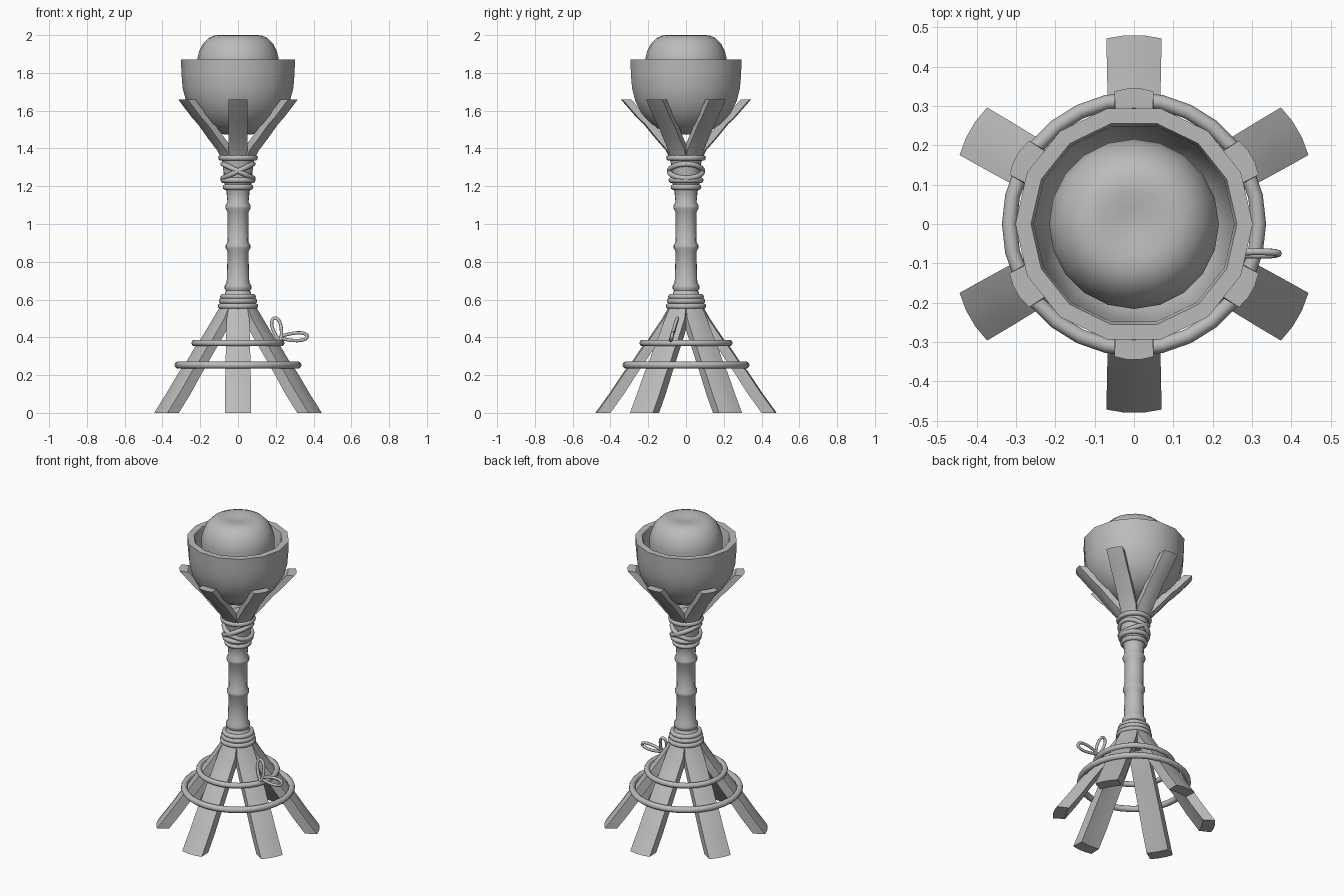
import bpy, bmesh
from math import sin, cos, pi, radians
from mathutils import Vector, Matrix

cube = bpy.data.objects.get("Cube")
if cube:
    bpy.data.objects.remove(cube)

grey = bpy.data.materials.new("plain_grey")
grey.use_nodes = True
COLOR = (0.5, 0.5, 0.5, 1)
grey.diffuse_color = COLOR
grey.node_tree.nodes["Principled BSDF"].inputs["Base Color"].default_value = COLOR


def finish(name, bm, angle=40):
    bmesh.ops.recalc_face_normals(bm, faces=bm.faces)
    mesh = bpy.data.meshes.new(name)
    bm.to_mesh(mesh)
    bm.free()
    obj = bpy.data.objects.new(name, mesh)
    bpy.context.collection.objects.link(obj)
    mesh.materials.append(grey)
    bpy.ops.object.select_all(action='DESELECT')
    obj.select_set(True)
    bpy.context.view_layer.objects.active = obj
    bpy.ops.object.shade_smooth_by_angle(angle=radians(angle))
    return obj


def bridge(bm, loops, closed=False):
    """Skin a series of equal point loops, capping the ends when open."""
    rings = [[bm.verts.new(p) for p in loop] for loop in loops]
    n = len(rings[0])
    pairs = list(zip(rings, rings[1:]))
    if closed:
        pairs.append((rings[-1], rings[0]))
    else:
        bm.faces.new(rings[0])
        bm.faces.new(rings[-1])
    for a, b in pairs:
        for i in range(n):
            j = (i + 1) % n
            bm.faces.new((a[i], a[j], b[j], b[i]))


def lathe(name, profile, sides, angle=40):
    bm = bmesh.new()
    bridge(bm, [[(r * cos(2 * pi * i / sides), r * sin(2 * pi * i / sides), z)
                 for i in range(sides)] for r, z in profile])
    return finish(name, bm, angle)


def ring(name, z, major, minor, tilt=0, sides=28):
    bm = bmesh.new()
    loops = []
    for i in range(sides):
        a = 2 * pi * i / sides
        loops.append([((major + minor * cos(t)) * cos(a), (major + minor * cos(t)) * sin(a),
                       minor * sin(t)) for t in [2 * pi * k / 10 for k in range(10)]])
    bridge(bm, loops, closed=True)
    bm.transform(Matrix.Translation((0, 0, z)) @ Matrix.Rotation(tilt, 4, 'Y'))
    return finish(name, bm, 80)


def slats(name, sections):
    """Six split cane strips; each section is z, outer radius, half width, thickness."""
    for k in range(6):
        bm = bmesh.new()
        loops = []
        for z, r, w, t in sections:
            # the outer and inner faces bulge slightly, like a split tube
            loops.append([(r - 0.008, -w, z), (r, -w / 3, z), (r, w / 3, z), (r - 0.008, w, z),
                          (r - t - 0.005, w * 0.95, z), (r - t, 0, z),
                          (r - t - 0.005, -w * 0.95, z)])
        bridge(bm, loops)
        bm.transform(Matrix.Rotation(radians(30 + 60 * k), 4, 'Z'))
        finish(f"{name}_{k + 1}", bm, 35)


def bow_loop(name, base, tip, side, width, minor=0.009):
    """A leaf-shaped closed loop of cord from base to tip."""
    base, tip, side = Vector(base), Vector(tip), Vector(side).normalized()
    axis = tip - base
    normal = axis.cross(side).normalized()
    n = 24
    path = []
    for i in range(n):
        a = 2 * pi * i / n
        path.append(base + axis * (1 - cos(a)) / 2 + side * width * sin(a) * (1 - 0.35 * cos(a)))
    loops = []
    for i, p in enumerate(path):
        out = (path[(i + 1) % n] - path[i - 1]).normalized().cross(normal)
        loops.append([p + minor * (out * cos(t) + normal * sin(t))
                      for t in [2 * pi * k / 8 for k in range(8)]])
    bm = bmesh.new()
    bridge(bm, loops, closed=True)
    finish(name, bm, 80)


# Cane stem with swollen joints and flared ends
stem = [(0.11, 0.50), (0.09, 0.555), (0.085, 0.61), (0.07, 0.63), (0.063, 0.65)]
for z, r in ((0.665, 0.06), (0.88, 0.055), (1.09, 0.056)):
    stem += [(r, z - 0.025), (r + 0.011, z - 0.007), (r + 0.011, z + 0.007), (r, z + 0.025)]
stem += [(0.061, 1.17), (0.07, 1.2), (0.076, 1.25), (0.08, 1.32), (0.09, 1.36), (0.1, 1.39)]
lathe("stem", stem, 20)

# Splayed legs and cradle prongs
slats("leg", [(0, 0.48, 0.07, 0.075), (0.1, 0.408, 0.069, 0.075), (0.22, 0.328, 0.067, 0.072),
              (0.25, 0.3, 0.066, 0.065), (0.36, 0.226, 0.064, 0.065), (0.39, 0.2, 0.063, 0.06),
              (0.5, 0.126, 0.06, 0.06), (0.56, 0.092, 0.048, 0.05)])
slats("prong", [(1.345, 0.085, 0.042, 0.05), (1.39, 0.107, 0.05, 0.05),
                (1.45, 0.16, 0.05, 0.05), (1.53, 0.225, 0.05, 0.05),
                (1.56, 0.258, 0.05, 0.052), (1.66, 0.345, 0.05, 0.05)])

# Bindings on the stem
for i, (z, r) in enumerate(((0.565, 0.092), (0.592, 0.087), (0.616, 0.08),
                            (1.195, 0.066), (1.232, 0.078), (1.35, 0.09))):
    ring(f"binding_{i + 1}", z, r, 0.015)
for side in (-1, 1):
    ring(f"cross_wrap_{'left' if side > 0 else 'right'}", 1.28, 0.088, 0.014, side * 0.44)

# Hoops around the legs, with a cord bow
ring("upper_hoop", 0.37, 0.23, 0.017)
ring("lower_hoop", 0.253, 0.317, 0.019)
bow_loop("bow_loop_upright", (0.222, -0.082, 0.385), (0.193, -0.046, 0.502), (1, 0, 0.2), 0.022)
bow_loop("bow_loop_side", (0.225, -0.075, 0.4), (0.367, -0.075, 0.405), (0, 0.22, 1), 0.02)

# Bowl with an open, thick rim
lathe("bowl", [(0.07, 1.473), (0.13, 1.492), (0.19, 1.53), (0.24, 1.585), (0.275, 1.65),
               (0.293, 1.72), (0.299, 1.79), (0.302, 1.87), (0.262, 1.87), (0.255, 1.85),
               (0.25, 1.75), (0.22, 1.65), (0.15, 1.57), (0.05, 1.54)], 14, 45)

# Rounded filling with a dimpled crown
lathe("filling", [(0.03, 1.56), (0.1, 1.58), (0.16, 1.64), (0.2, 1.72), (0.215, 1.8),
                  (0.216, 1.87), (0.206, 1.915), (0.185, 1.955), (0.155, 1.985),
                  (0.12, 1.999), (0.085, 2.0), (0.045, 1.994), (0.012, 1.99)], 20, 80)
